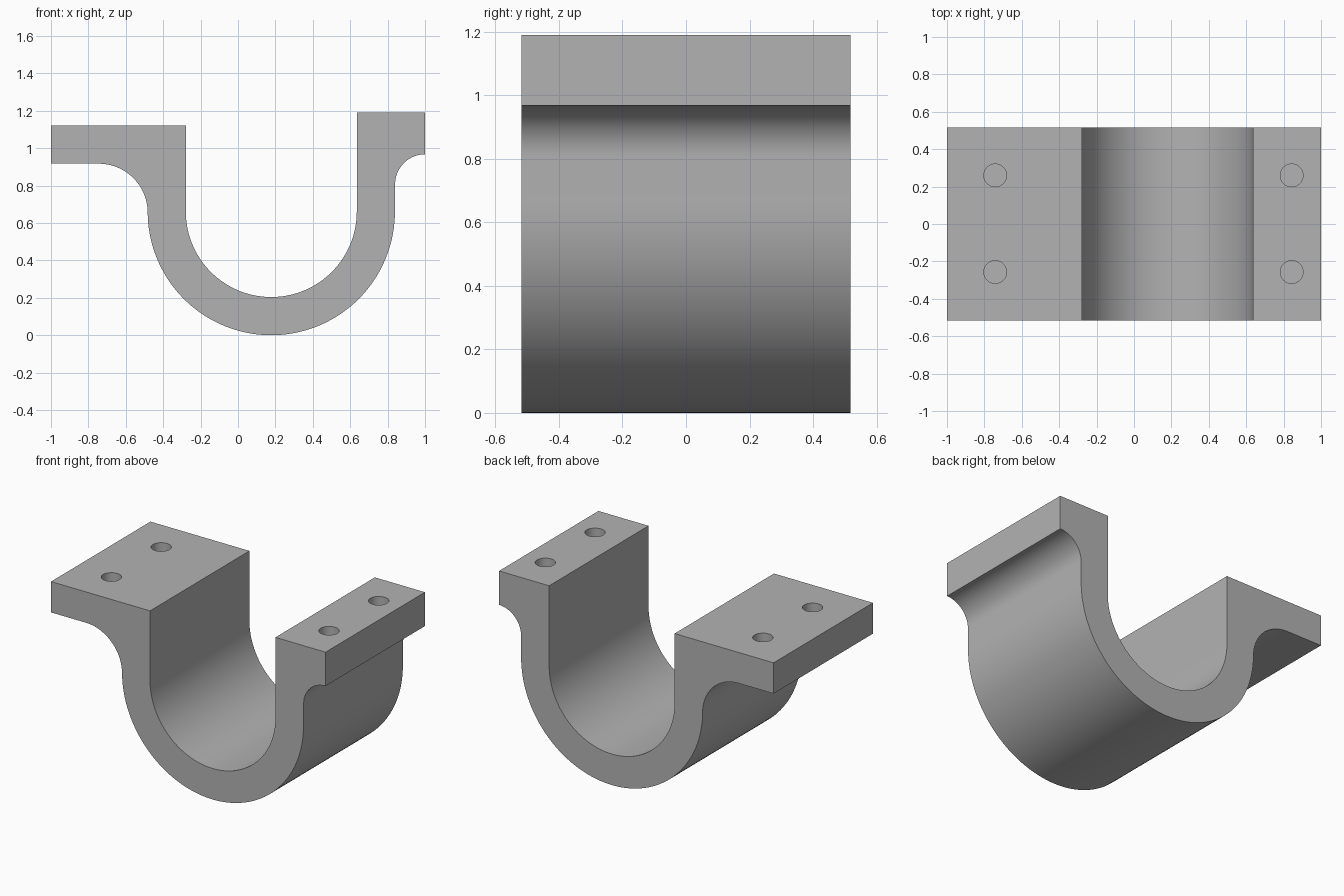
import bpy, bmesh
from math import cos, sin, pi

cube = bpy.data.objects.get("Cube")
if cube:
    bpy.data.objects.remove(cube, do_unlink=True)

HALF_DEPTH = 0.517
CX, CZ = 0.178, 0.661          # centre of the saddle curve
R_OUT, R_IN = 0.661, 0.457
LEFT_TOP, RIGHT_TOP = 1.12, 1.19

grey = bpy.data.materials.new("plain grey")
grey.use_nodes = True
colour = (0.45, 0.45, 0.45, 1)
grey.diffuse_color = colour
grey.node_tree.nodes["Principled BSDF"].inputs["Base Color"].default_value = colour


def arc(cx, cz, r, start, end, steps):
    angles = [start + (end - start) * i / steps for i in range(steps + 1)]
    return [(cx + r * cos(a), cz + r * sin(a)) for a in angles]


def finish(name, bm):
    bmesh.ops.recalc_face_normals(bm, faces=bm.faces)
    mesh = bpy.data.meshes.new(name)
    bm.to_mesh(mesh)
    bm.free()
    mesh.materials.append(grey)
    obj = bpy.data.objects.new(name, mesh)
    bpy.context.collection.objects.link(obj)
    return obj


# Bracket cross-section, anticlockwise from the wide flange's lower edge
fillet_l, fillet_r = 0.262, 0.16
profile = [(-1, 0.917)]
profile += arc(CX - R_OUT - fillet_l, 0.917 - fillet_l, fillet_l, pi / 2, 0, 24)
profile += arc(CX, CZ, R_OUT, pi, 2 * pi, 72)
profile += arc(1, 0.807, fillet_r, pi, pi / 2, 20)
profile += [(1, RIGHT_TOP), (CX + R_IN, RIGHT_TOP)]
profile += arc(CX, CZ, R_IN, 0, -pi, 72)
profile += [(CX - R_IN, LEFT_TOP), (-1, LEFT_TOP)]

# Extrude the section along y
bm = bmesh.new()
face = bm.faces.new([bm.verts.new((x, -HALF_DEPTH, z)) for x, z in profile])
new = bmesh.ops.extrude_face_region(bm, geom=[face])["geom"]
bmesh.ops.translate(bm, vec=(0, 2 * HALF_DEPTH, 0),
                    verts=[v for v in new if isinstance(v, bmesh.types.BMVert)])
bmesh.ops.remove_doubles(bm, verts=bm.verts, dist=0.0001)
bracket = finish("saddle_bracket", bm)

# Blind bolt holes, two in each flange
HOLE_DEPTH = 0.15
bm = bmesh.new()
for x, top in ((-0.742, LEFT_TOP), (0.843, RIGHT_TOP)):
    for y in (-0.257, 0.26):
        drill = bmesh.ops.create_cone(bm, cap_ends=True, segments=40,
                                      radius1=0.061, radius2=0.061, depth=2 * HOLE_DEPTH)
        bmesh.ops.translate(bm, vec=(x, y, top), verts=drill["verts"])
cutter = finish("hole_cutter", bm)
cutter.hide_render = True

bpy.context.view_layer.objects.active = bracket
bracket.select_set(True)
cut = bracket.modifiers.new("bolt holes", 'BOOLEAN')
cut.operation = 'DIFFERENCE'
cut.solver = 'EXACT'
cut.object = cutter
bpy.ops.object.modifier_apply(modifier=cut.name)
bpy.data.objects.remove(cutter, do_unlink=True)
bpy.ops.object.shade_smooth_by_angle(angle=pi / 6)
